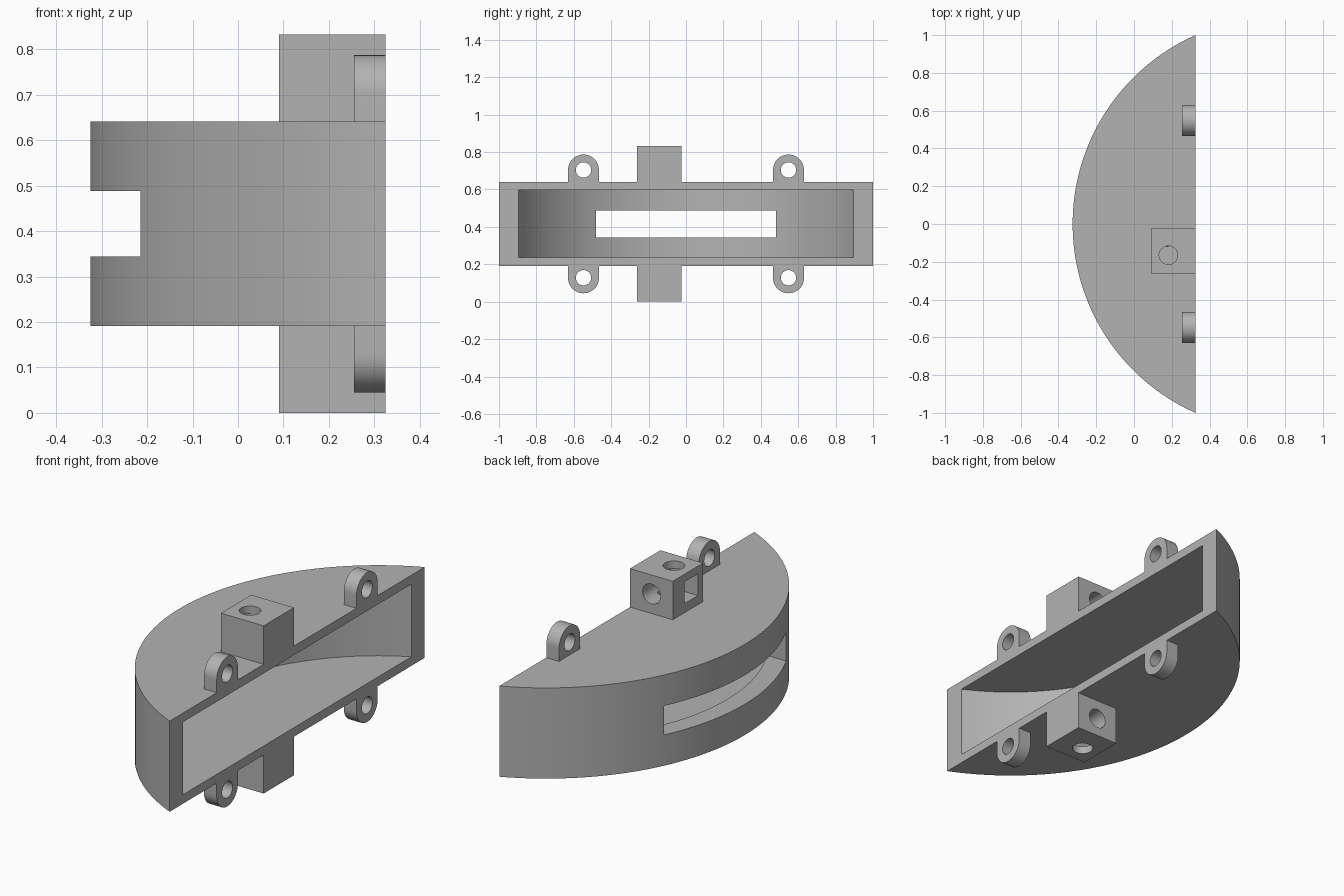
import bpy, bmesh, math
from mathutils import Matrix, Vector

if "Cube" in bpy.data.objects:
    bpy.data.objects.remove(bpy.data.objects["Cube"])

grey = bpy.data.materials.new("light grey")
grey.use_nodes = True
grey.diffuse_color = (0.45, 0.45, 0.45, 1)
grey.node_tree.nodes["Principled BSDF"].inputs["Base Color"].default_value = grey.diffuse_color

FRONT = 0.325            # flat open face
MID = 0.416              # mirror height
HALF = 0.225             # half height of the shell
RADIUS = 1.094
CENTRE = FRONT - 0.65 + RADIUS


def prism(name, points, offset):
    """Closed solid from a planar profile swept along offset."""
    bm = bmesh.new()
    face = bm.faces.new([bm.verts.new(p) for p in points])
    new = bmesh.ops.extrude_face_region(bm, geom=[face])["geom"]
    bmesh.ops.translate(bm, vec=Vector(offset), verts=[v for v in new if isinstance(v, bmesh.types.BMVert)])
    bmesh.ops.recalc_face_normals(bm, faces=bm.faces)
    mesh = bpy.data.meshes.new(name)
    bm.to_mesh(mesh)
    bm.free()
    mesh.materials.append(grey)
    obj = bpy.data.objects.new(name, mesh)
    bpy.context.collection.objects.link(obj)
    return obj


def box(name, x, y, z):
    corners = [(x[0], y[0], z[0]), (x[1], y[0], z[0]), (x[1], y[1], z[0]), (x[0], y[1], z[0])]
    return prism(name, corners, (0, 0, z[1] - z[0]))


def rod(name, centre, radius, offset):
    """Round bar starting at centre and running along offset."""
    turn = Vector(offset).to_track_quat("Z", "Y")
    ring = [turn @ Vector((radius * math.cos(a), radius * math.sin(a), 0)) + Vector(centre)
            for a in (math.tau * i / 48 for i in range(48))]
    return prism(name, ring, offset)


def segment(name, radius, z0, z1, front):
    """Slice of a disc bounded by an arc and a chord."""
    half = math.acos((CENTRE - FRONT) / radius)
    angles = [half * (i / 48 - 1) for i in range(97)]
    pts = [(CENTRE - radius * math.cos(a), radius * math.sin(a), z0) for a in angles]
    if front > FRONT:
        pts += [(front, pts[-1][1], z0), (front, pts[0][1], z0)]
    return prism(name, pts, (0, 0, z1 - z0))


def select(obj):
    bpy.ops.object.select_all(action="DESELECT")
    obj.select_set(True)
    bpy.context.view_layer.objects.active = obj


def cut(obj, *cutters):
    select(obj)
    for cutter in cutters:
        mod = obj.modifiers.new("cut", "BOOLEAN")
        mod.operation, mod.solver, mod.object = "DIFFERENCE", "EXACT", cutter
        bpy.ops.object.modifier_apply(modifier=mod.name)
        bpy.data.objects.remove(cutter)


def smooth(obj):
    select(obj)
    bpy.ops.object.shade_smooth_by_angle(angle=math.radians(30))


# Hollow curved shell with a slot through its rounded wall
shell = segment("curved_shell", RADIUS, MID - HALF, MID + HALF, FRONT)
cut(shell,
    segment("cavity", 0.999, MID - 0.18, MID + 0.18, FRONT + 0.1),
    box("slot", (-0.5, 0.1), (-0.48, 0.48), (MID - 0.072, MID + 0.072)))
smooth(shell)

for side, label in ((1, "upper"), (-1, "lower")):
    def height(d):
        return MID + side * d

    # Fixing lugs with rounded ends and a bolt hole
    for y, end in ((-0.548, "front"), (0.548, "back")):
        r, x = 0.083, FRONT - 0.07
        arc = [math.pi * i / 24 for i in range(25)]
        outline = [(x, y + r, height(HALF))]
        outline += [(x, y + r * math.cos(a), height(0.288 + r * math.sin(a))) for a in arc]
        outline += [(x, y - r, height(HALF))]
        lug = prism(f"{label}_{end}_lug", outline, (FRONT - x, 0, 0))
        cut(lug, rod("bolt_hole", (x - 0.1, y, height(0.288)), 0.041, (0.3, 0, 0)))
        smooth(lug)

    # Clamp block with a nut pocket and two screw holes that meet it
    block = box(f"{label}_clamp_block", (0.09, FRONT), (-0.263, -0.025),
                sorted((height(HALF), height(MID))))
    cut(block,
        box("nut_pocket", (0.0, 0.24), (-0.222, -0.118), sorted((height(0.27), height(0.378)))),
        rod("end_hole", (0.182, -0.165, height(0.5)), 0.049, (0, 0, -side * 0.2)),
        rod("side_hole", (0.207, 0.1, height(0.322)), 0.049, (0, -0.26, 0)))
    smooth(block)
